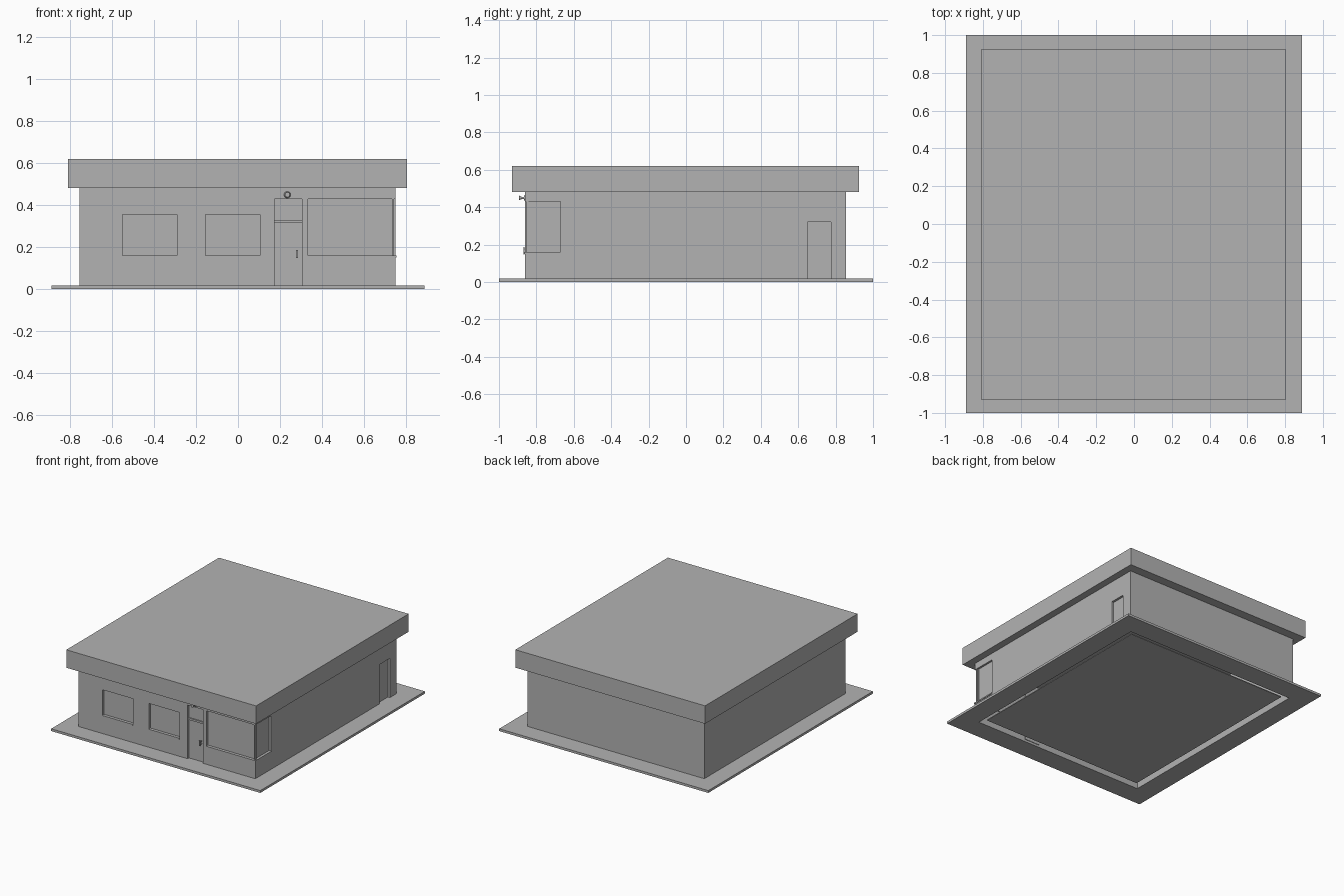
import bpy
import math

old = bpy.data.objects.get("Cube")
if old:
    bpy.data.objects.remove(old, do_unlink=True)

GREY = (0.45, 0.45, 0.45, 1)
grey = bpy.data.materials.new("plain grey")
grey.use_nodes = True
grey.diffuse_color = GREY
grey.node_tree.nodes["Principled BSDF"].inputs["Base Color"].default_value = GREY


def box(name, x, y, z):
    """Box from (min, max) ranges on each axis."""
    bpy.ops.mesh.primitive_cube_add(size=1)
    ob = bpy.context.object
    ob.name = name
    for v in ob.data.vertices:
        v.co = [r[0] if c < 0 else r[1] for r, c in zip((x, y, z), v.co)]
    ob.data.materials.append(grey)
    return ob


def cut(ob, *ranges):
    """Subtract a box and discard the cutter."""
    cutter = box("cutter", *ranges)
    cutter.hide_render = True
    mod = ob.modifiers.new("cut", "BOOLEAN")
    mod.operation = "DIFFERENCE"
    mod.solver = "EXACT"
    mod.object = cutter
    bpy.context.view_layer.objects.active = ob
    bpy.ops.object.modifier_apply(modifier=mod.name)
    bpy.data.objects.remove(cutter, do_unlink=True)


# Main dimensions
LEFT, RIGHT, FRONT, BACK = -0.755, 0.75, -0.86, 0.855
BASE, TOP, T = 0.018, 0.485, 0.02
SILL, LOW_HEAD, HEAD = 0.155, 0.355, 0.43
inner_x, inner_y = (LEFT + T, RIGHT - T), (FRONT + T, BACK - T)

# Paved surround with an open middle, and the floor inside it
pavement = box("pavement", (-0.89, 0.89), (-1, 1), (0, BASE))
cut(pavement, inner_x, inner_y, (-0.1, 0.1))
box("floor", (LEFT + 0.06, RIGHT - 0.06), (FRONT + 0.06, BACK - 0.06), (0.012, BASE))

# Wide flat roof
box("roof", (-0.81, 0.805), (-0.93, 0.925), (0.482, 0.62))

# Hollow walls with openings
walls = box("walls", (LEFT, RIGHT), (FRONT, BACK), (BASE, TOP))
cut(walls, inner_x, inner_y, (-0.1, 1))
DOOR, SIDE_DOOR = (0.173, 0.305), (0.65, 0.775)
windows = [(-0.55, -0.29), (-0.155, 0.105)]
through = (FRONT - 0.1, FRONT + 0.03)
for span in windows:
    cut(walls, span, through, (SILL, LOW_HEAD))
cut(walls, DOOR, through, (-0.1, HEAD))
cut(walls, (RIGHT - 0.03, 1), SIDE_DOOR, (-0.1, 0.32))
cut(walls, (0.335, 1), through, (SILL, HEAD))
cut(walls, (RIGHT - 0.03, 1), (-1, -0.67), (SILL, HEAD))

# Small front windows: recessed pane and projecting sill
pane_y = (FRONT + 0.017, FRONT + 0.024)
for i, span in enumerate(windows):
    box(f"front_window_pane_{i + 1}", span, pane_y, (SILL, LOW_HEAD))
    box(f"front_window_sill_{i + 1}", span, (FRONT - 0.006, FRONT + 0.02), (0.15, 0.16))

# Corner window: two panes, post and wrapped sill
box("corner_window_front_pane", (0.335, RIGHT - 0.012), pane_y, (SILL, HEAD))
box("corner_window_side_pane", (RIGHT - 0.022, RIGHT - 0.015), (FRONT + 0.017, -0.67), (SILL, HEAD))
box("corner_window_post", (0.735, 0.745), (FRONT + 0.005, FRONT + 0.018), (SILL, HEAD))
box("corner_window_front_sill", (0.335, RIGHT + 0.005), (FRONT - 0.006, FRONT + 0.02), (0.15, 0.16))
box("corner_window_side_sill", (RIGHT - 0.02, RIGHT + 0.005), (FRONT - 0.006, -0.67), (0.15, 0.16))

# Front door with transom, and the plain side door
box("front_door", DOOR, pane_y, (BASE, 0.32))
box("transom_bar", DOOR, (FRONT + 0.008, FRONT + 0.02), (0.315, 0.33))
box("transom_pane", DOOR, pane_y, (0.33, HEAD))
box("side_door", (RIGHT - 0.024, RIGHT - 0.017), SIDE_DOOR, (BASE, 0.32))

# Door handle: upright grip on two stems
box("door_handle_grip", (0.276, 0.286), (FRONT - 0.01, FRONT - 0.003), (0.148, 0.187))
for i, z in enumerate((0.155, 0.175)):
    box(f"door_handle_stem_{i + 1}", (0.278, 0.284), (FRONT - 0.004, FRONT + 0.018), (z, z + 0.006))


# Round lamp above the door
def lamp_part(name, r_back, r_front, y_back, y_front):
    bpy.ops.mesh.primitive_cone_add(
        vertices=24, radius1=r_back, radius2=r_front, depth=y_back - y_front,
        location=(0.235, (y_back + y_front) / 2, 0.45), rotation=(math.pi / 2, 0, 0))
    ob = bpy.context.object
    ob.name = name
    ob.data.materials.append(grey)
    bpy.ops.object.shade_smooth_by_angle()


lamp_part("lamp_mount", 0.016, 0.013, FRONT, FRONT - 0.006)
lamp_part("lamp_arm", 0.006, 0.006, FRONT - 0.005, FRONT - 0.02)
lamp_part("lamp_shade", 0.006, 0.012, FRONT - 0.018, FRONT - 0.032)
